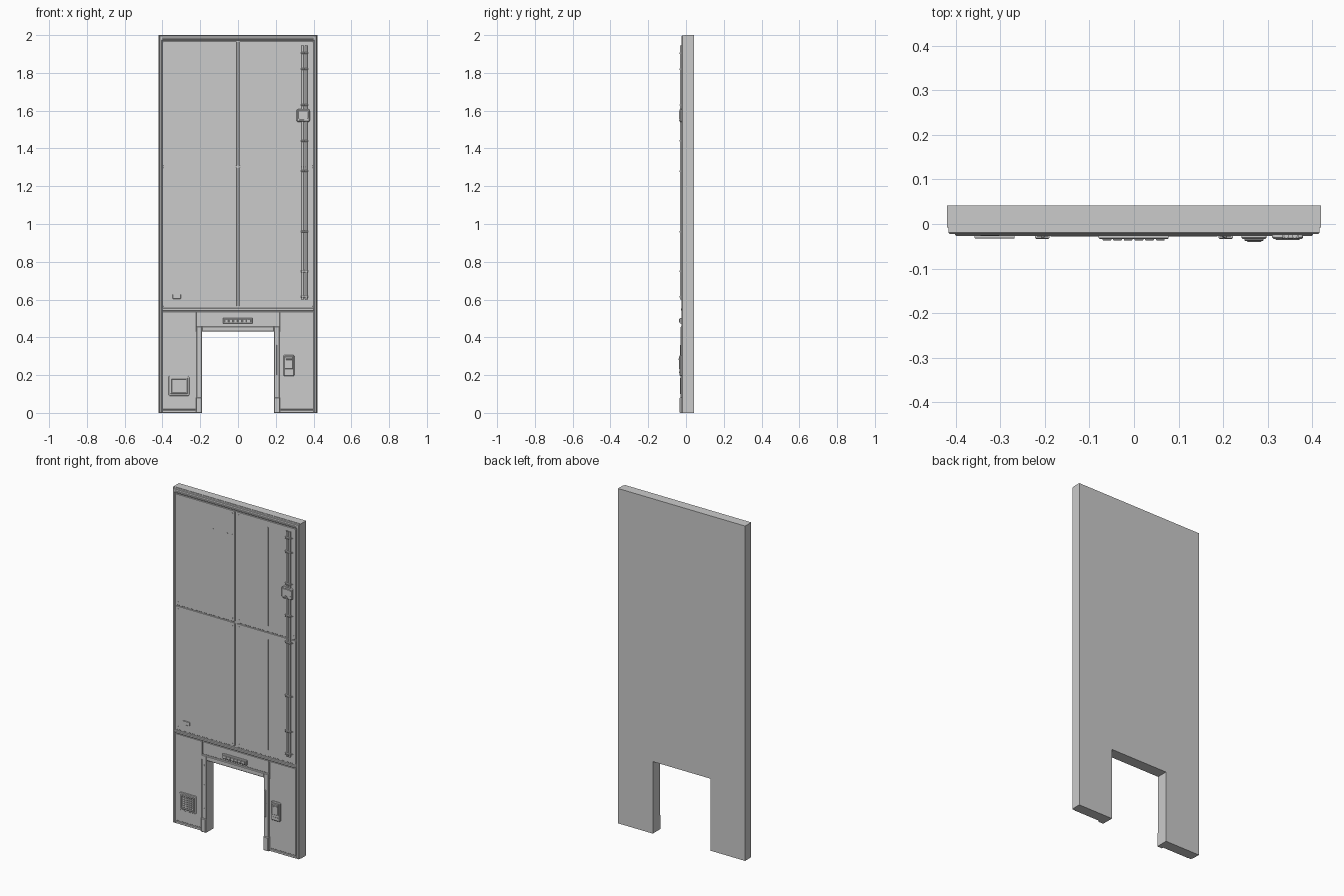
import bpy, bmesh
from math import radians
from mathutils import Matrix

if "Cube" in bpy.data.objects:
    bpy.data.objects.remove(bpy.data.objects["Cube"])


def finish(bm, name):
    bmesh.ops.recalc_face_normals(bm, faces=bm.faces[:])
    me = bpy.data.meshes.new(name)
    bm.to_mesh(me)
    bm.free()
    ob = bpy.data.objects.new(name, me)
    bpy.context.collection.objects.link(ob)
    return ob


def prism(name, pts, yf, yb, front_bevel=0):
    """Extrude an x-z outline from front yf to back yb."""
    bm = bmesh.new()
    f = bm.faces.new([bm.verts.new((x, yf, z)) for x, z in pts])
    r = bmesh.ops.extrude_face_region(bm, geom=[f])
    bmesh.ops.translate(bm, vec=(0, yb - yf, 0),
                        verts=[v for v in r['geom'] if isinstance(v, bmesh.types.BMVert)])
    if front_bevel:
        edges = [e for e in bm.edges if all(abs(v.co.y - yf) < 1e-6 for v in e.verts)]
        bmesh.ops.bevel(bm, geom=edges, offset=front_bevel, segments=1, affect='EDGES')
    return finish(bm, name)


def plate(name, x0, x1, z0, z1, yf, yb=-0.016, corner=0, edge=0.0015):
    """Box on the front face with optional rounded corners and chamfered front."""
    bm = bmesh.new()
    m = Matrix.Translation(((x0 + x1) / 2, (yf + yb) / 2, (z0 + z1) / 2)) @ \
        Matrix.Diagonal((x1 - x0, yb - yf, z1 - z0, 1))
    bmesh.ops.create_cube(bm, size=1, matrix=m)
    if corner:
        edges = [e for e in bm.edges if abs(e.verts[0].co.y - e.verts[1].co.y) > 1e-5]
        bmesh.ops.bevel(bm, geom=edges, offset=corner, segments=4, profile=0.5, affect='EDGES')
    if edge:
        edges = [e for e in bm.edges if all(abs(v.co.y - yf) < 1e-5 for v in e.verts)]
        bmesh.ops.bevel(bm, geom=edges, offset=edge, segments=1, affect='EDGES')
    return finish(bm, name)


def rod(name, x, y, z, r, length, axis='Y', sides=12):
    bm = bmesh.new()
    rot = Matrix.Rotation(radians(90), 4, 'X') if axis == 'Y' else \
        Matrix.Rotation(radians(90), 4, 'Y') if axis == 'X' else Matrix()
    bmesh.ops.create_cone(bm, cap_ends=True, segments=sides, radius1=r, radius2=r,
                          depth=length, matrix=Matrix.Translation((x, y, z)) @ rot)
    ob = finish(bm, name)
    bpy.context.view_layer.objects.active = ob
    ob.select_set(True)
    bpy.ops.object.shade_smooth_by_angle(angle=radians(50))
    ob.select_set(False)
    return ob


def arch(w, top):
    return [(-w, 0), (-0.19, 0), (-0.19, 0.43), (0.19, 0.43), (0.19, 0), (w, 0), (w, top), (-w, top)]


# Main slab and slightly inset front skin
prism("wall_body", arch(0.42, 2.0), -0.008, 0.042)
prism("front_skin", arch(0.417, 1.998), -0.017, -0.008)

# Raised outer rim
W, T, t = 0.417, 1.998, 0.016
prism("outer_rim", [(-W, 0), (-W + t, 0), (-W + t, T - 0.026), (W - t, T - 0.026),
                    (W - t, 0), (W, 0), (W, T), (-W, T)], -0.0225, -0.012, 0.003)
plate("top_trim", -0.40, 0.40, 1.974, 1.984, -0.025)

# Four upper panels with corner screws
for s in (-1, 1):
    xa, xb = sorted((s * 0.006, s * 0.398))
    for z0, z1 in ((0.562, 1.300), (1.306, 1.968)):
        plate("upper_panel", xa, xb, z0, z1, -0.0215, corner=0.006)
        for x in (xa + 0.016, xb - 0.016):
            for z in (z0 + 0.018, z1 - 0.018):
                rod("panel_screw", x, -0.0215, z, 0.004, 0.003, sides=8)

# Thin upright beads on the right panels
for z0, z1 in ((0.60, 1.26), (1.34, 1.93)):
    plate("panel_bead", 0.212, 0.215, z0, z1, -0.023, edge=0)

# Row of small dashes on the upper left panel
for i in range(5):
    x = -0.16 + i * 0.032
    plate("panel_dash", x, x + 0.012, 1.822, 1.825, -0.0225, edge=0)

# Horizontal rail between upper and lower halves
plate("middle_rail", -0.402, 0.402, 0.540, 0.555, -0.027, edge=0.003)

# Lower side panels, doorway posts and feet
for s in (-1, 1):
    plate("lower_panel", *sorted((s * 0.224, s * 0.398)), 0.018, 0.536, -0.0215, corner=0.004)
    plate("lower_sill", *sorted((s * 0.222, s * 0.40)), 0.0, 0.014, -0.0225)
    plate("doorway_post", *sorted((s * 0.19, s * 0.220)), 0.0, 0.458, -0.028, edge=0.003)
    plate("doorway_foot", *sorted((s * 0.19, s * 0.222)), 0.0, 0.082, -0.034, edge=0.003)
    plate("header_end", *sorted((s * 0.220, s * 0.226)), 0.43, 0.536, -0.025)
    for z in (0.14, 0.28, 0.40):
        rod("post_screw", s * 0.205, -0.028, z, 0.004, 0.004, sides=8)
    rod("lower_screw", s * 0.31, -0.0215, 0.34, 0.003, 0.003, sides=8)
plate("post_strip", 0.198, 0.206, 0.20, 0.36, -0.031)

# Doorway header with lintel and slotted bar
plate("header_panel", -0.218, 0.218, 0.462, 0.536, -0.0225)
plate("doorway_lintel", -0.19, 0.19, 0.43, 0.458, -0.028, edge=0.003)
plate("header_bar", -0.08, 0.078, 0.474, 0.502, -0.034, edge=0.003)
for i in range(6):
    x = -0.071 + i * 0.024
    plate("header_bar_rib", x, x + 0.020, 0.480, 0.496, -0.037)

# Twin conduit on the right with clamps
for x in (0.342, 0.361):
    rod("conduit_pipe", x, -0.0265, 1.272, 0.006, 1.345, axis='Z')
for z in (0.615, 0.75, 0.96, 1.28, 1.44, 1.63, 1.82, 1.905):
    plate("conduit_clamp", 0.333, 0.370, z - 0.006, z + 0.006, -0.034, edge=0.003)
    for x in (0.329, 0.374):
        rod("clamp_bolt", x, -0.022, z, 0.004, 0.006, sides=8)

# Junction box on the conduit
plate("junction_box", 0.310, 0.380, 1.540, 1.608, -0.034, corner=0.010, edge=0.004)
plate("junction_lid", 0.318, 0.372, 1.558, 1.600, -0.036, yb=-0.030, corner=0.006)
plate("junction_slot", 0.326, 0.350, 1.547, 1.552, -0.036, yb=-0.030)

# Small label plate
plate("label_plate", -0.346, -0.302, 0.604, 0.627, -0.026, corner=0.003)

# Grille at lower left: rim, recessed back and crossing bars
gx0, gx1, gz0, gz1 = -0.368, -0.258, 0.090, 0.196
plate("grille_base", gx0, gx1, gz0, gz1, -0.0265, corner=0.008)
for z in (gz0 + 0.010, gz1 - 0.018):
    plate("grille_rim", gx0 + 0.010, gx1 - 0.010, z, z + 0.008, -0.033, yb=-0.025)
for x in (gx0 + 0.010, gx1 - 0.018):
    plate("grille_rim", x, x + 0.008, gz0 + 0.010, gz1 - 0.010, -0.033, yb=-0.025)
for i in range(5):
    z = gz0 + 0.027 + i * 0.012
    plate("grille_slat", gx0 + 0.016, gx1 - 0.016, z, z + 0.005, -0.031, yb=-0.025, edge=0)
    x = gx0 + 0.028 + i * 0.012
    plate("grille_slat", x, x + 0.004, gz0 + 0.016, gz1 - 0.016, -0.030, yb=-0.025, edge=0)

# Control box at lower right
plate("control_box", 0.241, 0.298, 0.195, 0.306, -0.034, corner=0.006, edge=0.004)
plate("control_face", 0.248, 0.291, 0.232, 0.298, -0.038, yb=-0.030, corner=0.004, edge=0.002)
plate("control_handle", 0.253, 0.286, 0.280, 0.288, -0.040, yb=-0.034)
for i in range(3):
    rod("control_button", 0.256 + i * 0.0135, -0.035, 0.216, 0.004, 0.006)
